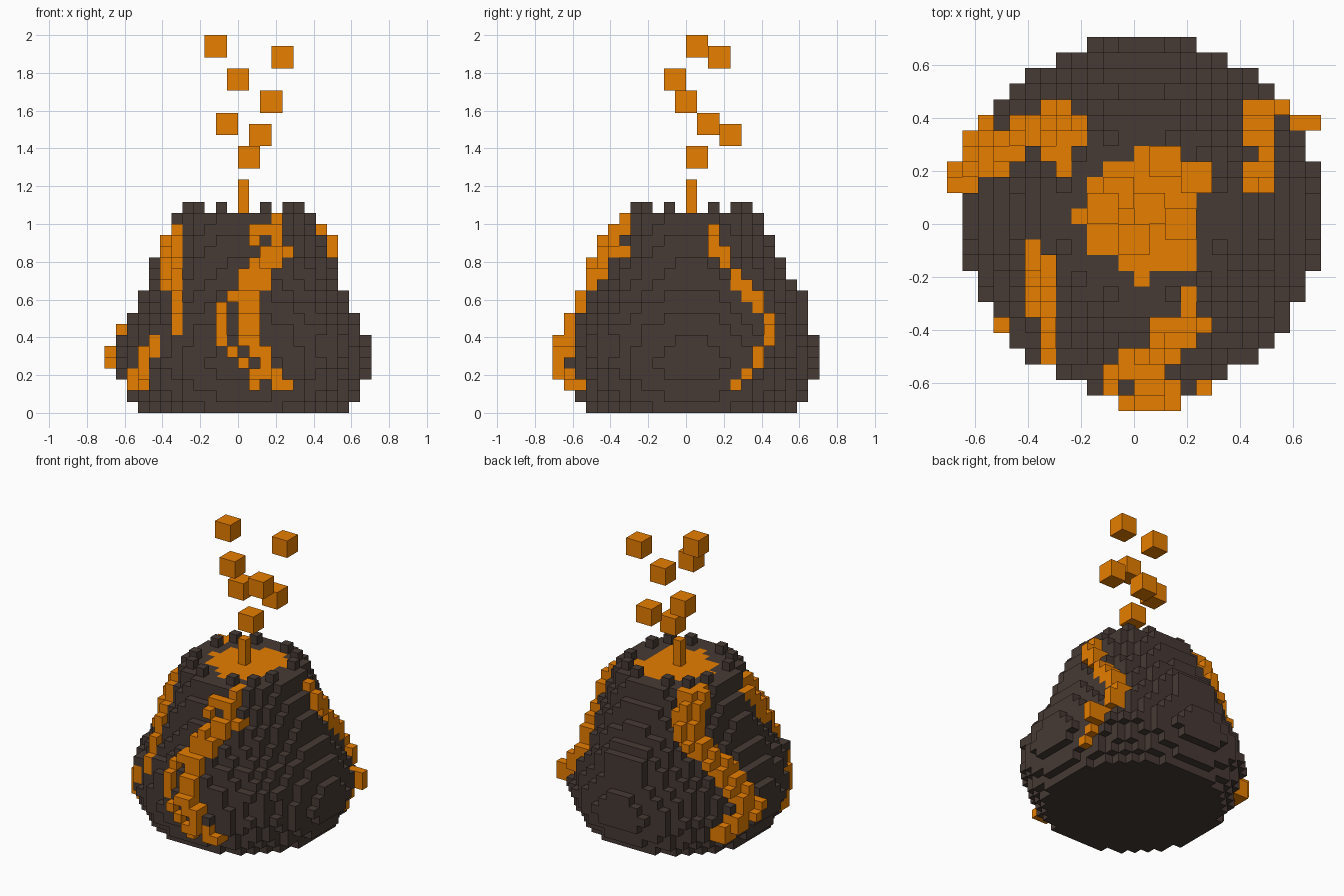
import bpy, bmesh, math

if "Cube" in bpy.data.objects:
    bpy.data.objects.remove(bpy.data.objects["Cube"])

S = 1 / 17  # voxel edge length


def material(name, rgb):
    m = bpy.data.materials.new(name)
    m.diffuse_color = (*rgb, 1)
    m.use_nodes = True
    m.node_tree.nodes["Principled BSDF"].inputs["Base Color"].default_value = m.diffuse_color
    return m


ROCK = material("dark rock", (0.062, 0.042, 0.035))
LAVA = material("orange lava", (0.80, 0.21, 0.0))

# Mountain: one disc of voxels per layer, given by radius
RADII = [9.6, 10.3, 10.8, 11.2, 11.42, 11.3, 11.05, 10.7, 10.2, 9.8, 9.3,
         8.9, 8.5, 8.1, 7.7, 7.3, 6.9, 6.5]
# Bulges: heading in degrees, layer, height, spread in degrees, spread in layers
BULGES = [(90, 10, 1.6, 20, 1.6), (-45, 7.5, 1.0, 16, 1.5), (225, 7, 0.7, 16, 1.3)]


def radius(x, y, k):
    r = RADII[k]
    heading = math.degrees(math.atan2(y, x))
    for h, layer, amount, wide, tall in BULGES:
        turn = (heading - h + 180) % 360 - 180
        r += amount * math.exp(-(turn / wide) ** 2 - ((k - layer) / tall) ** 2)
    return min(r, 11.45)


rock = {(x, y, k) for k in range(len(RADII))
        for x in range(-12, 13) for y in range(-12, 13) if math.hypot(x, y) <= radius(x, y, k)}
# Teeth around the crater rim
for sx in (-1, 1):
    for sy in (-1, 1):
        rock |= {(sx * a, sy * b, 18) for a, b in ((5, 2), (2, 5), (4, 4))}

# Front stream and front left stream: columns in x for each layer
front = {17: [3], 16: [1, 2, 3], 15: [1, 3], 14: [2, 3, 4], 13: [1, 2, 3],
         12: [0, 1, 2], 11: [0, 1, 2], 10: [-1, 0, 1], 9: [-2, 0, 1],
         8: [-2, 0, 1], 7: [-2, 0, 1], 6: [-2, 0, 1], 5: [-1, 1, 2],
         4: [0, 2], 3: [1, 2, 3], 2: [1, 3, 4]}
front_left = {16: [-6], 15: [-7, -6], 14: [-7, -6], 13: [-7, -6], 12: [-7, -6],
              11: [-7, -6], 10: [-6], 9: [-6], 8: [-6], 7: [-6], 6: [-8],
              5: [-9, -8], 4: [-9], 3: [-10, -9], 2: [-10, -9]}
# Right stream: columns in y for each layer
right = {16: [2], 15: [2], 14: [2, 3], 13: [3], 12: [4], 11: [4, 5], 10: [5, 6],
         9: [6], 8: [7], 7: [7], 6: [7], 5: [6], 4: [6], 3: [5], 2: [4]}
# Back left stream: heading in degrees for layers 2 to 17
back_left = [150, 154, 160, 164, 162, 160, 157, 153, 149, 143, 136, 132, 131, 133, 138, 140]

streams = {"front_lava_stream": set(), "front_left_lava_stream": set(),
           "right_lava_stream": set(), "back_left_lava_stream": set()}
for name, rows, limit in (("front_lava_stream", front, 13),
                          ("front_left_lava_stream", front_left, 11.6)):
    for k, cols in rows.items():
        for x in cols:
            y = min((c[1] for c in rock if c[0] == x and c[2] == k), default=-1)
            streams[name].add((x, y, k))
            if math.hypot(x, y - 1) <= limit:
                streams[name].add((x, y - 1, k))
for k, cols in right.items():
    for y in cols:
        x = max(c[0] for c in rock if c[1] == y and c[2] == k)
        streams["right_lava_stream"].add((x, y, k))
        if math.hypot(x + 1, y) <= 11.6:
            streams["right_lava_stream"].add((x + 1, y, k))
streams["right_lava_stream"] |= {(x, 6, k) for x in (10, 11) for k in (4, 5)}
for k, deg in enumerate(back_left, 2):
    a = math.radians(deg)
    for x in range(-12, 1):
        for y in range(0, 12):
            d = math.hypot(x, y)
            across = abs(-x * math.sin(a) + y * math.cos(a))
            if RADII[k] - 1 < d <= RADII[k] + 0.95 and across <= 1.45:
                streams["back_left_lava_stream"].add((x, y, k))

# Crater pool (x range for each y) and the spout in its middle
POOL = {4: (0, 2), 3: (-2, 4), 2: (-3, 4), 1: (-3, 3), 0: (-4, 3),
        -1: (-3, 3), -2: (-3, 3), -3: (-1, 3), -4: (0, 0)}
pool = {(x, y, 17) for y, (a, b) in POOL.items() for x in range(a, b + 1)}
spout = {(0, 0, k) for k in (18, 19, 20)}

lava_all = set().union(pool, spout, *streams.values())
rock -= lava_all
solid = rock | lava_all

# Corner offsets of each cube side, keyed by its outward direction
SIDES = {(1, 0, 0): ((1, 0, 0), (1, 1, 0), (1, 1, 1), (1, 0, 1)),
         (-1, 0, 0): ((0, 0, 0), (0, 0, 1), (0, 1, 1), (0, 1, 0)),
         (0, 1, 0): ((0, 1, 0), (0, 1, 1), (1, 1, 1), (1, 1, 0)),
         (0, -1, 0): ((0, 0, 0), (1, 0, 0), (1, 0, 1), (0, 0, 1)),
         (0, 0, 1): ((0, 0, 1), (1, 0, 1), (1, 1, 1), (0, 1, 1)),
         (0, 0, -1): ((0, 0, 0), (0, 1, 0), (1, 1, 0), (1, 0, 0))}


def finish(bm, name, mat):
    me = bpy.data.meshes.new(name)
    bm.to_mesh(me)
    bm.free()
    me.materials.append(mat)
    ob = bpy.data.objects.new(name, me)
    bpy.context.collection.objects.link(ob)


def voxels(name, cells, mat):
    """Skin a set of voxels, keeping only sides open to the air."""
    bm = bmesh.new()
    verts = {}
    for c in sorted(cells):
        for d, corners in SIDES.items():
            if tuple(p + q for p, q in zip(c, d)) in solid:
                continue
            quad = []
            for o in corners:
                key = tuple(p + q for p, q in zip(c, o))
                if key not in verts:
                    verts[key] = bm.verts.new([v * S for v in key])
                quad.append(verts[key])
            bm.faces.new(quad)
    finish(bm, name, mat)


voxels("mountain", rock, ROCK)
voxels("crater_pool", pool, LAVA)
voxels("lava_spout", spout, LAVA)
taken = set(pool)
for name, cells in streams.items():
    voxels(name, cells - taken, LAVA)
    taken |= cells

# Flying lava blocks, two voxels wide, centres in voxel units
for i, c in enumerate([(1, 1, 23), (2, 4, 25), (-1, 2, 26), (3, 0, 28),
                       (0, -1, 30), (4, 3, 32), (-2, 1, 33)], 1):
    bm = bmesh.new()
    bmesh.ops.create_cube(bm, size=2 * S)
    bmesh.ops.translate(bm, verts=bm.verts, vec=[v * S for v in c])
    finish(bm, f"flying_lava_{i}", LAVA)
